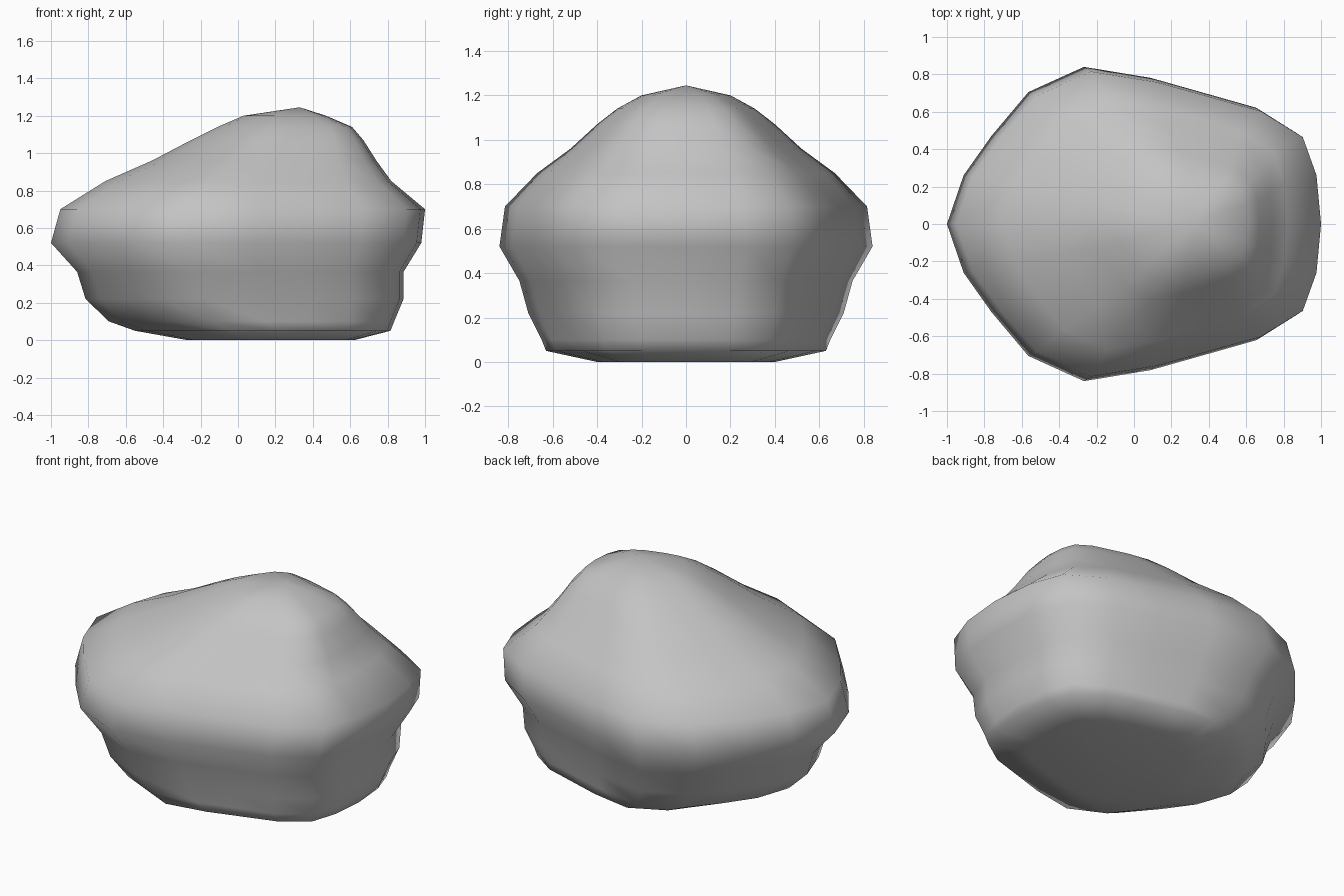
import bpy, bmesh

if "Cube" in bpy.data.objects:
    bpy.data.objects.remove(bpy.data.objects["Cube"])

# Half outline of the boulder seen from above: along -1..1, across 0..1
plan = [(-1, 0), (-.91, .31), (-.76, .56), (-.56, .84), (-.26, 1), (.1, .93),
        (.4, .83), (.67, .74), (.9, .57), (.975, .32), (1, 0)]
outline = plan + [(x, -y) for x, y in plan[-2:0:-1]]

# Stacked sections: height, left end, right end, half depth
levels = [(0, -.27, .62, .40), (.05, -.55, .815, .63), (.10, -.69, .835, .65),
          (.22, -.815, .885, .71), (.365, -.86, .885, .75), (.52, -1, .98, .84),
          (.70, -.95, 1, .815), (.85, -.71, .82, .67), (.96, -.46, .74, .52),
          (1.07, -.25, .67, .40), (1.14, -.11, .61, .31), (1.20, .03, .47, .20)]

bm = bmesh.new()
rings = []
for z, left, right, depth in levels:
    mid, half = (left + right) / 2, (right - left) / 2
    rings.append([bm.verts.new((mid + half * x, depth * y, z)) for x, y in outline])

# Skin between sections
n = len(outline)
for low, high in zip(rings, rings[1:]):
    for i in range(n):
        j = (i + 1) % n
        bm.faces.new((low[i], low[j], high[j], high[i]))

# Flat underside and peaked crown
bm.faces.new(rings[0])
peak = bm.verts.new((.33, 0, 1.245))
for i in range(n):
    bm.faces.new((rings[-1][i], rings[-1][(i + 1) % n], peak))
bmesh.ops.recalc_face_normals(bm, faces=bm.faces)
for f in bm.faces:
    f.smooth = True

mesh = bpy.data.meshes.new("boulder")
bm.to_mesh(mesh)
bm.free()
stone = bpy.data.materials.new("stone grey")
stone.diffuse_color = (.55, .55, .55, 1)
stone.use_nodes = True
stone.node_tree.nodes["Principled BSDF"].inputs["Base Color"].default_value = stone.diffuse_color
mesh.materials.append(stone)
boulder = bpy.data.objects.new("boulder", mesh)
bpy.context.collection.objects.link(boulder)
